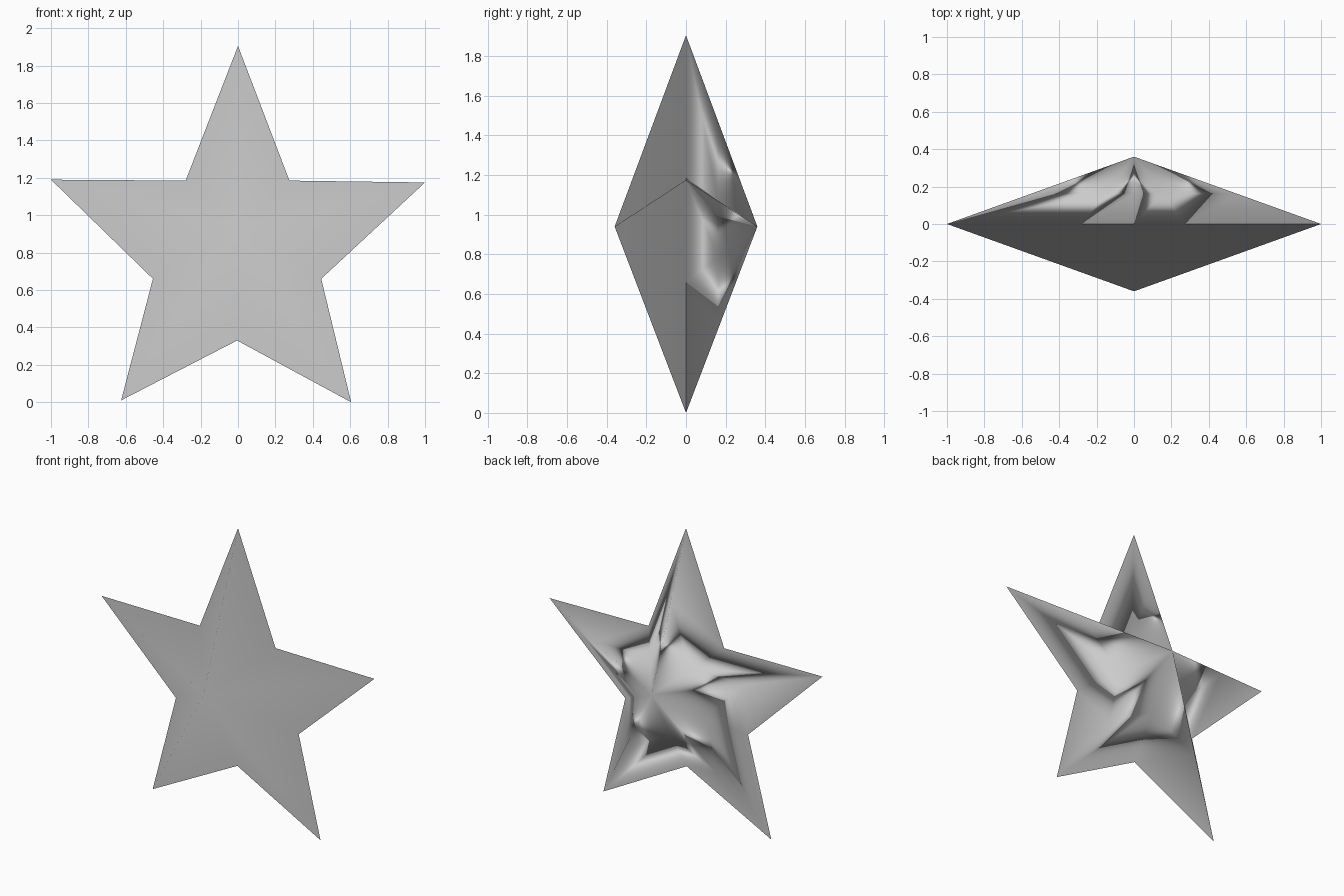
import bpy
import bmesh
from mathutils import Vector

cube = bpy.data.objects.get("Cube")
if cube:
    bpy.data.objects.remove(cube, do_unlink=True)

# Star outline as (x, z), clockwise from the top point
OUTLINE = [(0, 1.905), (0.275, 1.185), (1, 1.175), (0.445, 0.66), (0.605, 0),
           (-0.005, 0.33), (-0.625, 0.01), (-0.455, 0.66), (-1, 1.19), (-0.28, 1.185)]
DEPTH = 0.36
CENTRE_Z = 0.94
INNER_SCALE = 0.55

# Plain grey material
grey = bpy.data.materials.new("light_grey")
colour = (0.6, 0.6, 0.6, 1)
grey.use_nodes = True
grey.diffuse_color = colour
grey.node_tree.nodes["Principled BSDF"].inputs["Base Color"].default_value = colour

bm = bmesh.new()
front_peak = bm.verts.new((0, -DEPTH, CENTRE_Z))
back_peak = bm.verts.new((0, DEPTH, CENTRE_Z))
rim = [bm.verts.new((x, 0, z)) for x, z in OUTLINE]
# Smaller star loop lying on the back slopes
loop = [bm.verts.new(back_peak.co.lerp(v.co, INNER_SCALE)) for v in rim]

for i in range(len(rim)):
    j = (i + 1) % len(rim)
    # Front slope, back centre slope, and reversed outer band of the back
    bm.faces.new((front_peak, rim[j], rim[i]))
    bm.faces.new((back_peak, loop[i], loop[j]))
    bm.faces.new((rim[i], loop[i], loop[j], rim[j]))

bm.normal_update()
for face in bm.faces:
    face.smooth = True
    outward = Vector((0, -1 if front_peak in face.verts else 1, 0))
    is_band = len(face.verts) == 4
    if (face.normal.dot(outward) < 0) != is_band:
        face.normal_flip()

mesh = bpy.data.meshes.new("star")
bm.to_mesh(mesh)
bm.free()
mesh.materials.append(grey)
star = bpy.data.objects.new("star", mesh)
bpy.context.collection.objects.link(star)
